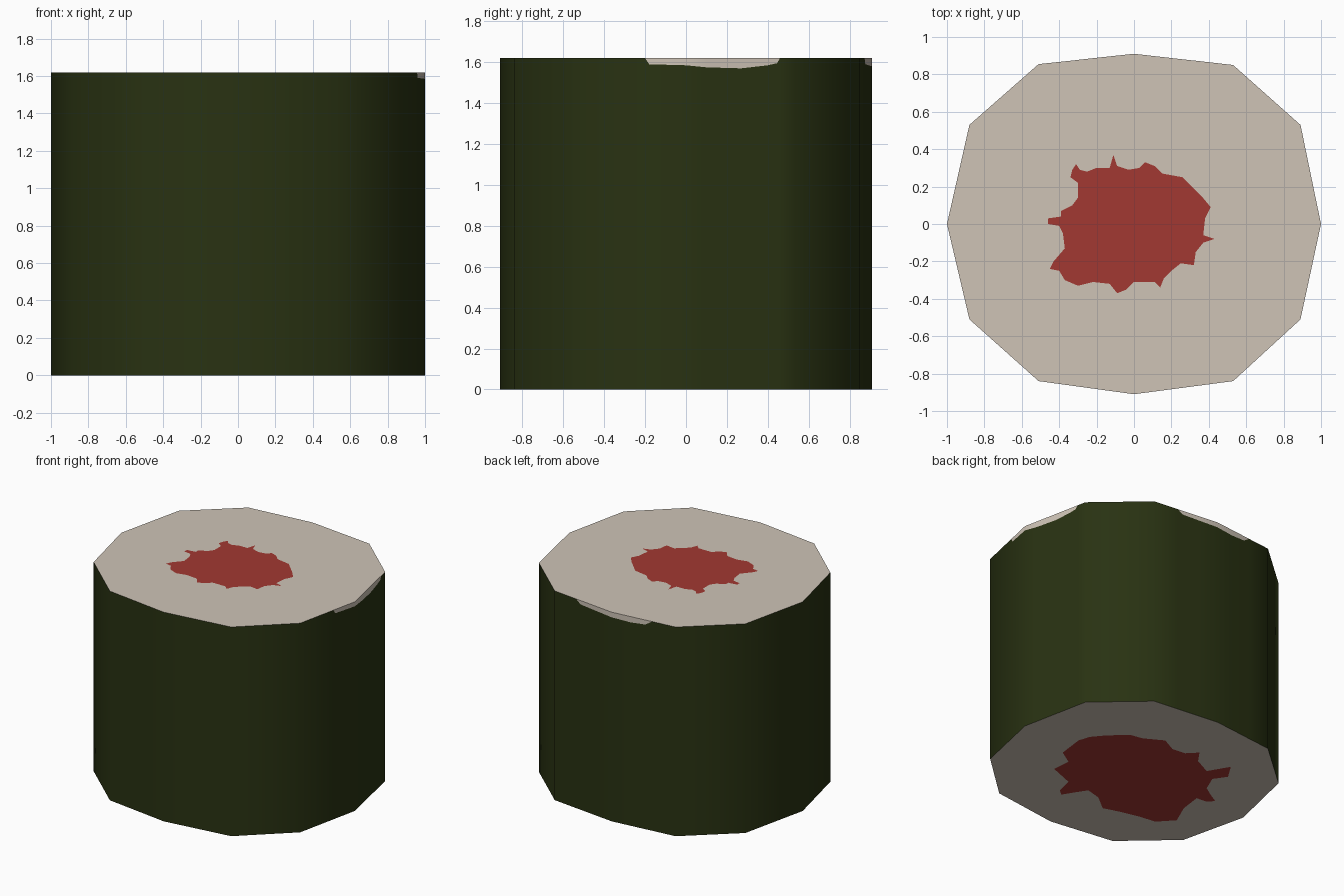
import bpy, bmesh, math

if "Cube" in bpy.data.objects:
    bpy.data.objects.remove(bpy.data.objects["Cube"])

H = 1.62

def material(name, rgb):
    m = bpy.data.materials.new(name)
    m.diffuse_color = (*rgb, 1)
    m.use_nodes = True
    m.node_tree.nodes["Principled BSDF"].inputs["Base Color"].default_value = m.diffuse_color
    return m

mats = [material("seaweed_green", (0.022, 0.032, 0.006)),
        material("rice_cream", (0.62, 0.55, 0.47)),
        material("filling_red", (0.36, 0.040, 0.032))]

# Twelve-sided outline: x, y, depth of the bare rice patch below the top edge
outline = [(1, 0, .035), (.979, .1, .045), (.944, .27, .05), (.917, .4, .035),
           (.908, .445, .025), (.905, .46, 0), (.89, .53, 0), (.53, .85, 0),
           (.33, .873, 0), (.29, .877, .03), (.15, .893, .035), (0, .91, .04),
           (-.15, .894, .045), (-.27, .881, .035), (-.32, .875, 0),
           (-.51, .855, 0), (-.88, .53, 0), (-1, 0, 0), (-.88, -.51, 0),
           (-.51, -.84, 0), (0, -.91, 0), (.53, -.84, 0), (.89, -.51, 0),
           (.957, -.2, 0), (.961, -.18, .03)]

# Ragged filling outline on the top
top_fill = [(-.46, .03), (-.39, .04), (-.39, .07), (-.33, .10), (-.30, .14),
            (-.30, .22), (-.34, .25), (-.33, .29), (-.31, .32), (-.29, .29),
            (-.25, .28), (-.20, .30), (-.13, .30), (-.11, .37), (-.09, .31),
            (-.03, .29), (.03, .30), (.06, .33), (.11, .31), (.15, .27),
            (.26, .25), (.32, .19), (.36, .15), (.41, .09), (.38, .03),
            (.37, -.06), (.43, -.08), (.37, -.10), (.33, -.15), (.32, -.22),
            (.25, -.21), (.20, -.25), (.16, -.29), (.14, -.34), (.11, -.31),
            (0, -.31), (-.04, -.35), (-.09, -.37), (-.13, -.32), (-.22, -.31),
            (-.30, -.33), (-.37, -.30), (-.40, -.25), (-.45, -.24),
            (-.43, -.20), (-.37, -.13), (-.38, -.05), (-.40, -.01), (-.46, 0)]

# Ragged filling outline on the underside, drawn in a turned frame
under = [(-.56, .04), (-.46, .14), (-.50, .27), (-.39, .44), (-.31, .49),
         (-.20, .51), (-.03, .52), (.06, .47), (.22, .44), (.27, .32),
         (.36, .26), (.46, .27), (.45, .15), (.51, .01), (.68, .07),
         (.66, -.07), (.55, -.10), (.51, -.23), (.54, -.33), (.57, -.41),
         (.51, -.42), (.44, -.37), (.35, -.51), (.30, -.68), (.15, -.70),
         (.04, -.63), (-.10, -.56), (-.22, -.51), (-.25, -.36), (-.32, -.26),
         (-.42, -.29), (-.51, -.32), (-.52, -.26), (-.46, -.14)]
ca, sa = math.cos(math.radians(40)), math.sin(math.radians(40))
bottom_fill = [(-ca * u + sa * v, sa * u + ca * v) for u, v in under]

bm = bmesh.new()
n = len(outline)
bot = [bm.verts.new((x, y, 0)) for x, y, d in outline]
top = [bm.verts.new((x, y, H)) for x, y, d in outline]
mid = [bm.verts.new((x, y, H - d)) if d else top[i]
       for i, (x, y, d) in enumerate(outline)]

# Seaweed wall with the bare rice patches along its top edge
for i in range(n):
    j = (i + 1) % n
    bm.faces.new((bot[i], bot[j], mid[j], mid[i])).material_index = 0
    patch = list(dict.fromkeys((mid[i], mid[j], top[j], top[i])))
    if len(patch) > 2:
        bm.faces.new(patch).material_index = 1

def loop_edges(vs):
    pairs = zip(vs, vs[1:] + vs[:1])
    return [bm.edges.get(p) or bm.edges.new(p) for p in pairs]

# Flat ends: rice ring around the filling
def cap(rim, fill, z):
    inner = [bm.verts.new((x, y, z)) for x, y in fill]
    edges = loop_edges(rim) + loop_edges(inner)
    res = bmesh.ops.triangle_fill(bm, edges=edges, use_beauty=True,
                                  normal=(0, 0, 1))
    for f in res["geom"]:
        if isinstance(f, bmesh.types.BMFace):
            f.material_index = 1
    bm.faces.new(inner).material_index = 2

cap(top, top_fill, H)
cap(bot, bottom_fill, 0)
bmesh.ops.recalc_face_normals(bm, faces=bm.faces)

me = bpy.data.meshes.new("rice_roll")
bm.to_mesh(me)
bm.free()
for m in mats:
    me.materials.append(m)
roll = bpy.data.objects.new("rice_roll", me)
bpy.context.collection.objects.link(roll)
bpy.context.view_layer.objects.active = roll
roll.select_set(True)
bpy.ops.object.shade_smooth_by_angle(angle=math.radians(45))
